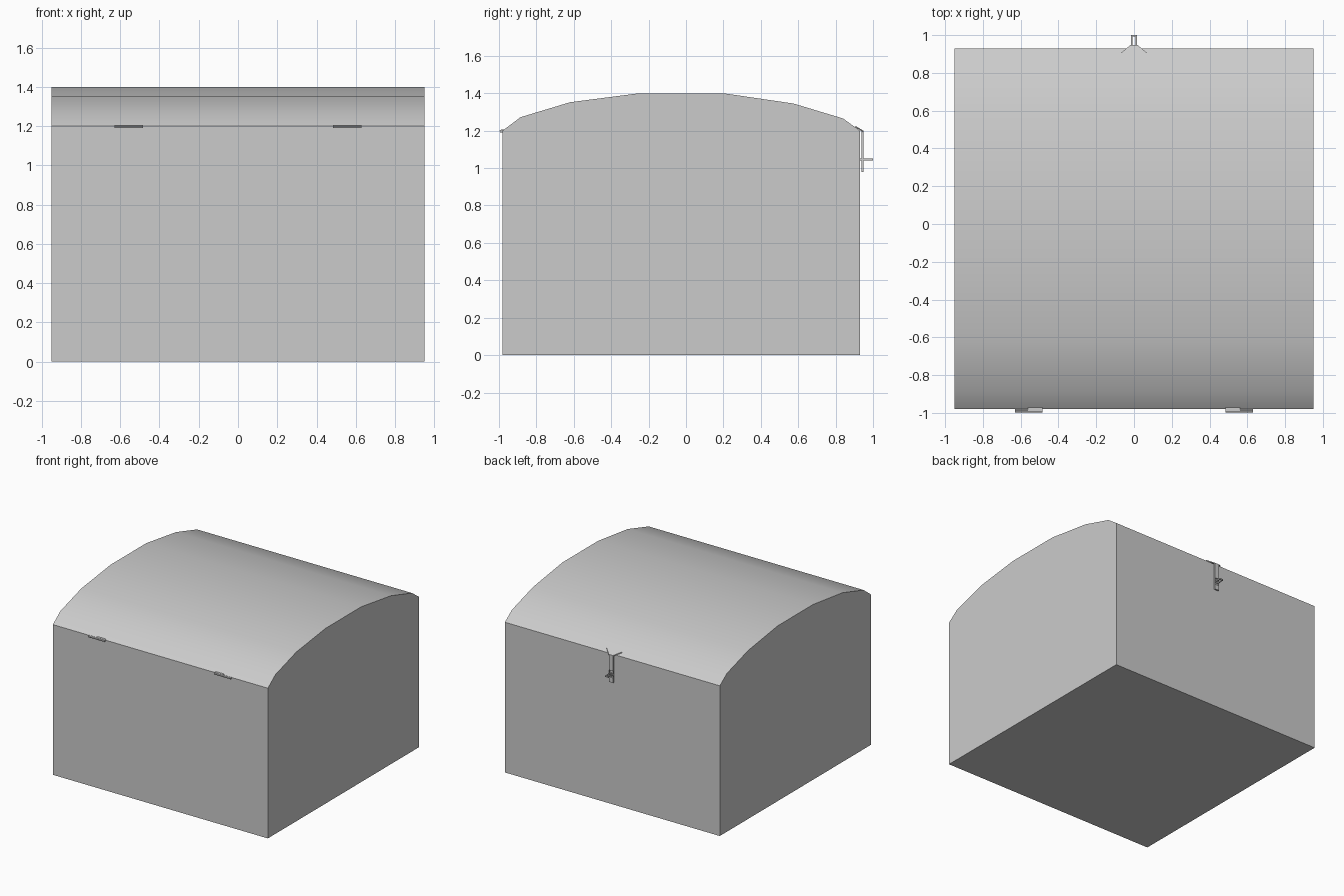
import bpy, math

if "Cube" in bpy.data.objects:
    bpy.data.objects.remove(bpy.data.objects["Cube"])


def mesh_object(name, verts, faces):
    me = bpy.data.meshes.new(name)
    me.from_pydata(verts, [], faces)
    me.update()
    ob = bpy.data.objects.new(name, me)
    bpy.context.collection.objects.link(ob)
    return ob


def extrude_x(name, profile, x0, x1):
    """Extrude a counter-clockwise (y, z) profile along x."""
    n = len(profile)
    verts = [(x, y, z) for x in (x0, x1) for y, z in profile]
    faces = [tuple(reversed(range(n))), tuple(range(n, 2 * n))]
    faces += [(i, (i + 1) % n, n + (i + 1) % n, n + i) for i in range(n)]
    return mesh_object(name, verts, faces)


def box(name, x0, x1, y0, y1, z0, z1):
    return extrude_x(name, [(y0, z0), (y1, z0), (y1, z1), (y0, z1)], x0, x1)


W, FRONT, BACK, RIM = 0.95, -0.98, 0.93, 1.2

# chest body
box("chest_body", -W, W, FRONT, BACK, 0, RIM)

# arched lid
arch = [(FRONT, RIM), (BACK, RIM), (0.84, 1.265), (0.575, 1.345), (0.2, 1.4),
        (-0.25, 1.4), (-0.62, 1.352), (-0.885, 1.272)]
lid = extrude_x("lid", arch, -W, W)
bpy.context.view_layer.objects.active = lid
lid.select_set(True)
bpy.ops.object.shade_smooth_by_angle(angle=math.radians(35))
lid.select_set(False)

# pair of hinges: barrel, lid leaf, body leaf
for side, s in (("left", -1), ("right", 1)):
    def hinge_box(part, xa, xb, *yz):
        box(f"{side}_hinge_{part}", min(s * xa, s * xb), max(s * xa, s * xb), *yz)
    pin = [(-0.988 + 0.009 * math.cos(a * math.pi / 4),
            1.197 + 0.008 * math.sin(a * math.pi / 4)) for a in range(8)]
    xs = sorted((s * 0.485, s * 0.63))
    extrude_x(f"{side}_hinge_barrel", pin, *xs)
    hinge_box("lid_leaf", 0.485, 0.56, -1.0 + 0.01, -0.88, 1.2, 1.206)
    hinge_box("body_leaf", 0.56, 0.63, -0.982, -0.976, 1.15, 1.197)

# latch plate flaring out over the lid edge
outline = [(-0.07, 0.905, 1.226), (0.07, 0.905, 1.226),
           (0.018, 0.948, 1.2), (-0.018, 0.948, 1.2)]
verts = [(x, y, z - d) for d in (0.008, 0) for x, y, z in outline]
mesh_object("latch_plate", verts,
            [(3, 2, 1, 0), (4, 5, 6, 7)] +
            [(i, (i + 1) % 4, 4 + (i + 1) % 4, 4 + i) for i in range(4)])

# hanging strap with a slot around the staple
for name, x0, x1, z0, z1 in (("upper", -0.018, 0.018, 1.075, 1.2),
                             ("lower", -0.018, 0.018, 0.98, 1.02),
                             ("left", -0.018, -0.0165, 1.02, 1.075),
                             ("right", 0.0165, 0.018, 1.02, 1.075)):
    box(f"latch_strap_{name}", x0, x1, 0.937, 0.948, z0, z1)

# staple loop
for name, x0, x1, y0, y1 in (("left", -0.016, -0.009, BACK, 1.0),
                             ("right", 0.009, 0.016, BACK, 1.0),
                             ("end", -0.009, 0.009, 0.992, 1.0)):
    box(f"staple_{name}", x0, x1, y0, y1, 1.04, 1.05)
